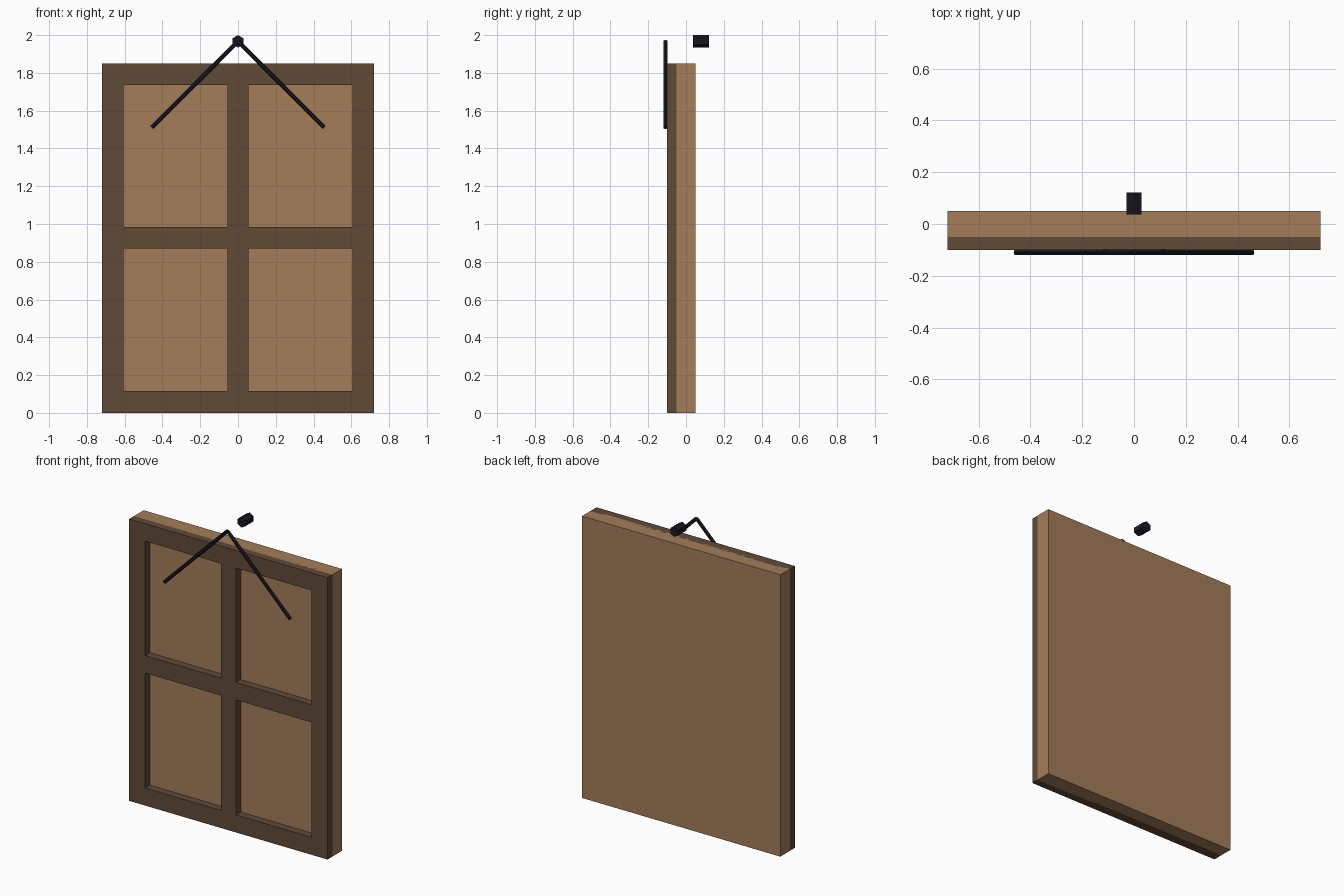
import bpy
from mathutils import Vector

if "Cube" in bpy.data.objects:
    bpy.data.objects.remove(bpy.data.objects["Cube"])


def material(name, color):
    m = bpy.data.materials.new(name)
    m.diffuse_color = (*color, 1)
    m.use_nodes = True
    m.node_tree.nodes["Principled BSDF"].inputs["Base Color"].default_value = m.diffuse_color
    return m


PANEL = material("light_wood", (0.37, 0.205, 0.102))
FRAME = material("dark_wood", (0.115, 0.067, 0.039))
IRON = material("dark_iron", (0.011, 0.008, 0.014))


def box(name, x, y, z, mat):
    """Box from (min, max) ranges."""
    centre = [(a + b) / 2 for a, b in (x, y, z)]
    bpy.ops.mesh.primitive_cube_add(size=1, location=centre)
    o = bpy.context.object
    o.name = name
    o.scale = [b - a for a, b in (x, y, z)]
    bpy.ops.object.transform_apply(location=False, rotation=False, scale=True)
    o.data.materials.append(mat)
    return o


def rod(name, start, end, radius, mat):
    """Six-sided rod between two points."""
    a, b = Vector(start), Vector(end)
    bpy.ops.mesh.primitive_cylinder_add(vertices=6, radius=radius, depth=(b - a).length,
                                        location=(a + b) / 2)
    o = bpy.context.object
    o.name = name
    o.rotation_euler = (b - a).to_track_quat('Z', 'Y').to_euler()
    o.data.materials.append(mat)
    return o


W, H, T = 0.72, 1.85, 0.115       # half width, height, frame bar width
FY = (-0.10, -0.035)              # frame depth range

# Backing panel
box("back_panel", (-W, W), (-0.05, 0.05), (0, H), PANEL)

# Side stiles
for s, side in ((-1, "left"), (1, "right")):
    box(f"{side}_stile", sorted((s * (W - T), s * W)), FY, (0, H), FRAME)

# Horizontal rails
for name, z0 in (("bottom", 0), ("middle", 0.8695), ("top", H - T)):
    box(f"{name}_rail", (-W + T, W - T), FY, (z0, z0 + T), FRAME)

# Centre bars between the rails
for name, z in (("lower", (T, 0.8695)), ("upper", (0.8695 + T, H - T))):
    box(f"{name}_centre_bar", (-0.055, 0.055), FY, z, FRAME)

# Hanging cords and the peg behind
for s, side in ((-1, "left"), (1, "right")):
    rod(f"{side}_cord", (s * 0.457, -0.109, 1.51), (0, -0.109, 1.967), 0.0115, IRON)
rod("wall_peg", (0, 0.036, 1.967), (0, 0.122, 1.967), 0.033, IRON)
